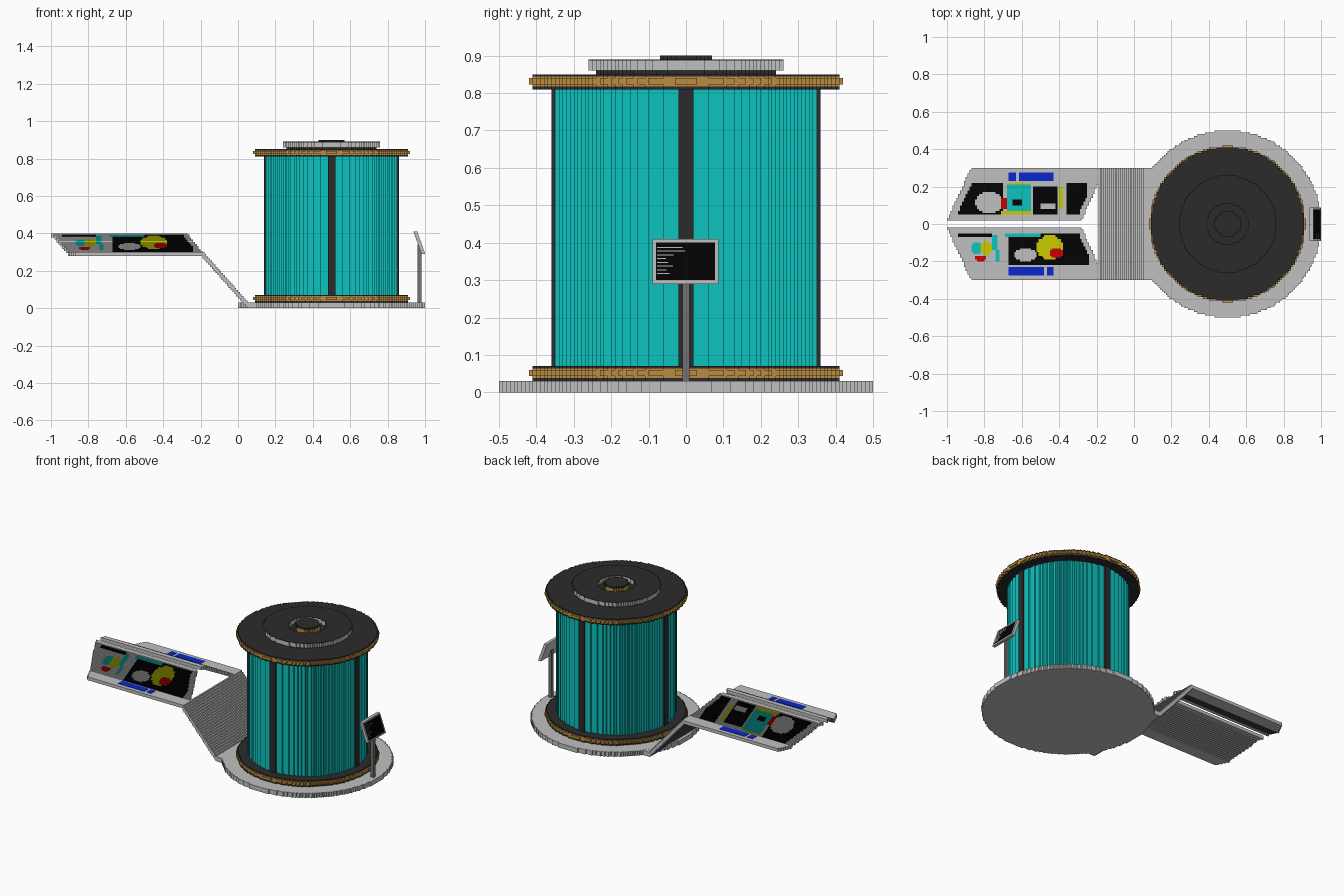
import bpy, bmesh, math, random

if "Cube" in bpy.data.objects:
    bpy.data.objects.remove(bpy.data.objects["Cube"])

random.seed(4)
U = 0.01  # block size
CX = 0.5  # tank centre


def material(name, rgb):
    m = bpy.data.materials.new(name)
    m.use_nodes = True
    m.diffuse_color = (*rgb, 1)
    b = m.node_tree.nodes["Principled BSDF"]
    b.inputs["Base Color"].default_value = (*rgb, 1)
    b.inputs["Roughness"].default_value = 0.8
    return m


COLOURS = {
    "light grey": (0.53, 0.53, 0.53), "mid grey": (0.17, 0.17, 0.17),
    "charcoal": (0.024, 0.024, 0.024), "black": (0.001, 0.001, 0.001),
    "turquoise": (0.004, 0.55, 0.52), "gold": (0.50, 0.26, 0.05),
    "yellow": (0.60, 0.60, 0.0), "red": (0.60, 0.0, 0.0),
    "blue": (0.003, 0.02, 0.62),
}
MATS = {n: material(n, c) for n, c in COLOURS.items()}


def finish(name, bm, colours):
    bmesh.ops.recalc_face_normals(bm, faces=bm.faces[:])
    me = bpy.data.meshes.new(name)
    bm.to_mesh(me)
    bm.free()
    for c in colours:
        me.materials.append(MATS[c])
    ob = bpy.data.objects.new(name, me)
    bpy.context.scene.collection.objects.link(ob)
    return ob


def boxes(name, items):
    """One object from boxes (x0, x1, y0, y1, z0, z1, colour)."""
    colours = list(dict.fromkeys(i[6] for i in items))
    bm = bmesh.new()
    for x0, x1, y0, y1, z0, z1, col in items:
        vs = bmesh.ops.create_cube(bm, size=1)["verts"]
        for v in vs:
            v.co = (x0 if v.co.x < 0 else x1, y0 if v.co.y < 0 else y1,
                    z0 if v.co.z < 0 else z1)
        for f in {f for v in vs for f in v.link_faces}:
            f.material_index = colours.index(col)
    return finish(name, bm, colours)


def stepped_circle(r):
    """Outline of a circle snapped to blocks."""
    n, top, last = round(r / U), [], None
    for i in range(-n, n):
        x = (i + 0.5) * U
        h = round(math.sqrt(max(r * r - x * x, 0)) / U) * U
        if h < U / 2:
            continue
        if h != last:
            if top:
                top.append((i * U, last))
            top.append((i * U, h))
            last = h
    top.append((-top[0][0], last))
    return top + [(x, -y) for x, y in reversed(top)]


def disc(name, r, z0, z1, colour, hole=0):
    bm = bmesh.new()
    for radius in (r, hole):
        if radius:
            vs = [bm.verts.new((CX + x, y, z0)) for x, y in stepped_circle(radius)]
            for a, b in zip(vs, vs[1:] + vs[:1]):
                bm.edges.new((a, b))
    bmesh.ops.triangle_fill(bm, edges=bm.edges[:], use_beauty=True)
    res = bmesh.ops.extrude_face_region(bm, geom=bm.faces[:])
    for v in res["geom"]:
        if isinstance(v, bmesh.types.BMVert):
            v.co.z = z1
    return finish(name, bm, [colour])


# Floor plate and its joint with the ramp
disc("floor_plate", 0.5, 0, 0.03, "light grey")
boxes("ramp_joint", [(0.05, 0.16, -0.3, 0.3, 0, 0.0295, "light grey")])

# Tank: rims, glass and four upright bars
for part, z in (("bottom", 0.03), ("top", 0.81)):
    disc(part + "_rim_lower", 0.41, z, z + 0.008, "charcoal")
    disc(part + "_rim_band", 0.41, z + 0.008, z + 0.034, "gold")
    disc(part + "_rim_lip", 0.416, z + 0.013, z + 0.03, "gold")
    disc(part + "_rim_cover", 0.41, z + 0.034, z + 0.04, "charcoal")
disc("tank_glass", 0.35, 0.07, 0.81, "turquoise")
for name, dx, dy in (("front", 0, -1), ("back", 0, 1), ("left", 1, 0), ("right", -1, 0)):
    x, y = CX + dx * 0.35, dy * 0.35
    w, d = (0.01, 0.02) if dx else (0.02, 0.01)
    boxes(name + "_bar", [(x - w, x + w, y - d, y + d, 0.07, 0.81, "charcoal")])

# Lid with a recessed hub
disc("lid_foot", 0.24, 0.85, 0.86, "charcoal")
disc("lid_ring", 0.26, 0.86, 0.887, "light grey", hole=0.11)
disc("lid_cover", 0.26, 0.887, 0.89, "charcoal", hole=0.11)
disc("hub", 0.07, 0.86, 0.89, "gold")
disc("hub_cap", 0.07, 0.89, 0.90, "charcoal")

# Stepped ramp, one profile extruded sideways
STEPS, RISE = 24, 0.27 / 24
upper, lower = [(0.05, 0.03)], [(0.05, 0.0)]
for i in range(STEPS):
    x, z = 0.05 - (i + 1) * U, (i + 1) * RISE
    upper += [(x + U, z + 0.03), (x, z + 0.03)]
    lower += [(x + U, z - 0.004), (x, z - 0.004)]
bm = bmesh.new()
face = bm.faces.new([bm.verts.new((x, -0.3, z)) for x, z in upper[1:] + lower[:0:-1]])
res = bmesh.ops.extrude_face_region(bm, geom=[face])
for v in res["geom"]:
    if isinstance(v, bmesh.types.BMVert):
        v.co.y = 0.3
finish("ramp", bm, ["light grey"])

# Painted shapes on the display boards: colour, round?, x range, distance-from-middle range
FRONT_ART = [
    ("black", 0, -0.96, -0.76, 0.05, 0.068), ("black", 0, -0.67, -0.24, 0.05, 0.22),
    ("light grey", 1, -0.64, -0.52, 0.13, 0.20), ("turquoise", 0, -0.69, -0.50, 0.05, 0.065),
    ("yellow", 1, -0.52, -0.38, 0.06, 0.19), ("red", 1, -0.45, -0.38, 0.13, 0.18),
    ("turquoise", 1, -0.87, -0.81, 0.10, 0.16), ("yellow", 1, -0.82, -0.76, 0.09, 0.17),
    ("red", 1, -0.85, -0.79, 0.165, 0.20), ("turquoise", 0, -0.76, -0.73, 0.06, 0.14),
    ("turquoise", 0, -0.74, -0.72, 0.14, 0.20),
]
BACK_ART = [
    ("black", 0, -0.95, -0.70, 0.05, 0.22), ("light grey", 1, -0.85, -0.70, 0.06, 0.17),
    ("red", 0, -0.71, -0.68, 0.08, 0.14), ("yellow", 0, -0.71, -0.55, 0.05, 0.07),
    ("turquoise", 0, -0.68, -0.55, 0.07, 0.21), ("black", 0, -0.65, -0.60, 0.10, 0.13),
    ("yellow", 0, -0.67, -0.56, 0.21, 0.22), ("black", 0, -0.54, -0.41, 0.05, 0.20),
    ("light grey", 0, -0.50, -0.42, 0.08, 0.11), ("yellow", 0, -0.40, -0.38, 0.08, 0.20),
    ("black", 0, -0.36, -0.25, 0.05, 0.22),
]


def paint(art, x, d):
    colour = "light grey"
    for col, is_round, x0, x1, d0, d1 in art:
        u, v = (2 * x - x0 - x1) / (x1 - x0), (2 * d - d0 - d1) / (d1 - d0)
        if (u * u + v * v if is_round else max(abs(u), abs(v))) <= 1:
            colour = col
    return colour


def board_ends(d):
    t = d - 0.02
    return -1.0 + round(t * 0.46 / U) * U, -0.28 + round(min(t, 0.2) * 0.45 / U) * U


# Two sloping display boards with flat outer ledges, leaning towards the middle
for name, side, art in (("front", -1, FRONT_ART), ("back", 1, BACK_ART)):
    def slab(x0, x1, d0, d1, z0, z1, col):
        ya, yb = sorted((side * d0, side * d1))
        return (x0, x1, ya, yb, z0, z1, col)

    body, art_blocks = [], []
    for k in range(2, 30):
        d = (k + 0.5) * U
        x0, x1 = board_ends(d)
        ledge, ridge = k >= 22, k < 5
        top = 0.30 if ledge else 0.40 if ridge else 0.30 + (22 - k) * 0.0055
        body.append(slab(x0, x1, k * U, (k + 1) * U, top - 0.021, top - 0.006, "light grey"))
        if ledge or ridge:
            art_blocks.append(slab(x0, x1, k * U, (k + 1) * U, top - 0.006, top, "light grey"))
            continue
        # merge neighbouring blocks of one colour into runs
        start, current = x0, None
        for i in range(round((x1 - x0) / U) + 1):
            x = x0 + i * U
            inside = x0 + 0.03 < x < x1 - 0.03
            col = paint(art, x + U / 2, d) if inside else "light grey"
            if i == round((x1 - x0) / U):
                col = "end"
            if current and col != current:
                art_blocks.append(slab(start, x, k * U, (k + 1) * U, top - 0.006, top, current))
                start = x
            current = col
    boxes(name + "_board_body", body)
    boxes(name + "_board_face", art_blocks)
    split = -0.48 if side < 0 else -0.63
    boxes(name + "_board_labels", [
        slab(-0.67, split, 0.23, 0.275, 0.298, 0.302, "blue"),
        slab(split + 0.015, -0.43, 0.23, 0.275, 0.298, 0.302, "blue")])

# Information sign: post, tilted plate, dark screen with pale lines
boxes("sign_post", [(0.96, 0.98, -0.01, 0.01, 0.03, 0.34, "mid grey")])
plate, screen = [], []
for i in range(24):
    z, x = 0.29 + i * 0.005, 1.0 - i * 0.0018
    plate.append((x - 0.02, x - 0.003, -0.09, 0.087, z, z + 0.005, "light grey"))
    border = i < 2 or i > 21
    edge = -0.09 if border else -0.08
    if border:
        screen.append((x - 0.003, x, -0.09, 0.087, z, z + 0.005, "light grey"))
        continue
    screen += [(x - 0.003, x, -0.09, -0.08, z, z + 0.005, "light grey"),
               (x - 0.003, x, 0.078, 0.087, z, z + 0.005, "light grey"),
               (x - 0.003, x, -0.08, 0.078, z, z + 0.005, "black")]
    if i % 2 and 4 < i < 20:
        length = random.uniform(0.02, 0.08)
        screen.append((x - 0.001, x + 0.0005, -0.078, -0.078 + length,
                       z + 0.001, z + 0.004, "light grey"))
boxes("sign_plate", plate)
boxes("sign_screen", screen)
